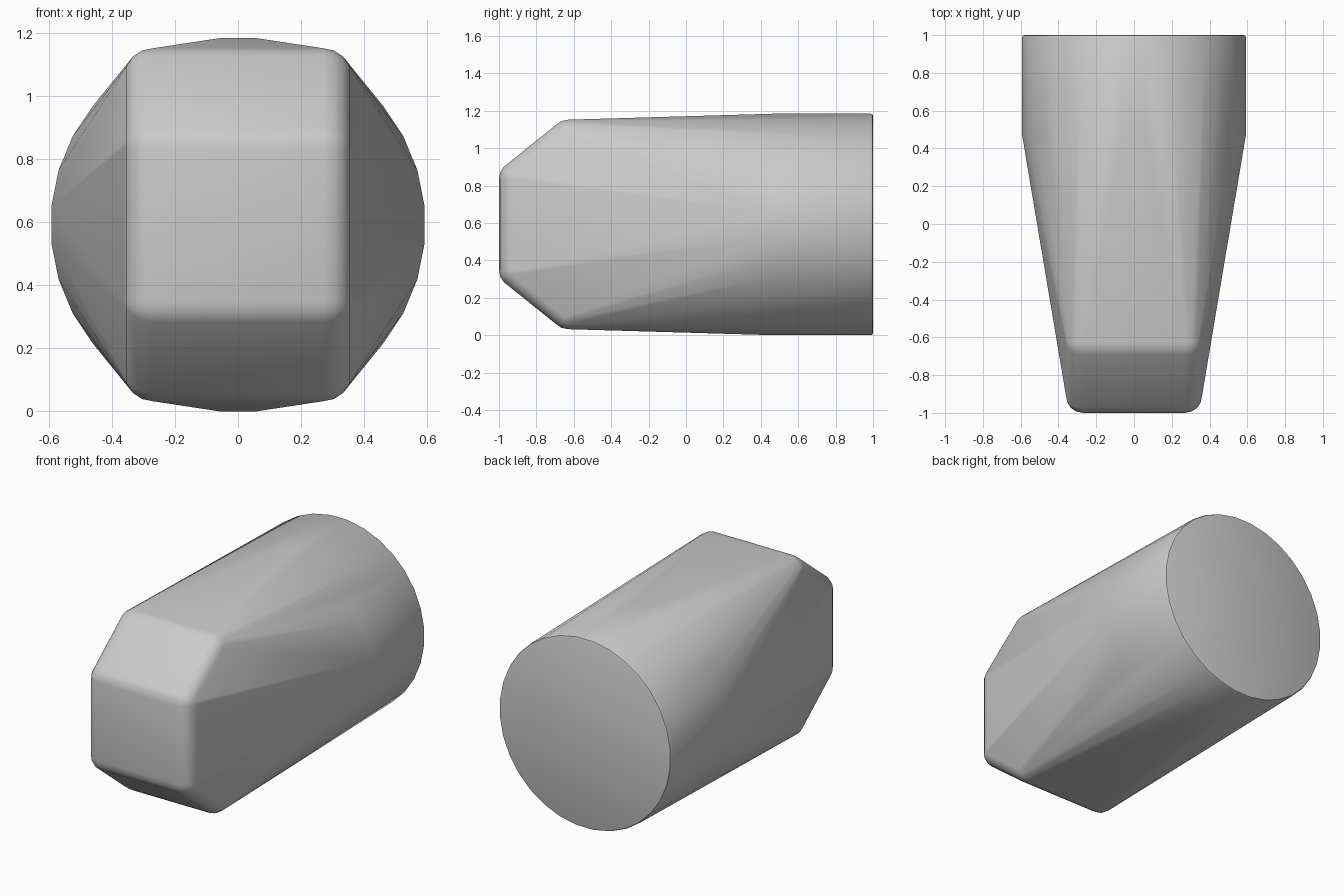
import bpy, bmesh, math
from mathutils import Vector

if "Cube" in bpy.data.objects:
    bpy.data.objects.remove(bpy.data.objects["Cube"])

R = 0.595      # barrel radius, also its centre height
r = 0.09       # rounding radius of the nose block
bm = bmesh.new()


def ring(y, radius, n=32):
    for i in range(n):
        a = 2 * math.pi * (i + 0.5) / n
        bm.verts.new((radius * math.cos(a), y, R + radius * math.sin(a)))


def ball(center, n=16, rows=8):
    c = Vector(center)
    for j in range(rows + 1):
        t = math.pi * j / rows
        for i in range(1 if j in (0, rows) else n):
            p = 2 * math.pi * i / n
            bm.verts.new(c + r * Vector((math.cos(t), math.sin(t) * math.cos(p),
                                         math.sin(t) * math.sin(p))))


# round barrel at the back, with a small bevel on the rear rim
for y, radius in ((0.47, R), (0.988, R), (0.997, R - 0.004), (1.0, R - 0.012)):
    ring(y, radius)

# rounded chamfered nose block: one ball per corner
for sx in (-1, 1):
    for sz in (-1, 1):
        for y, h in ((-0.63, 0.47), (-0.91, 0.245)):
            ball((sx * 0.27, y, R + sz * h))

# skin everything with one convex body
res = bmesh.ops.convex_hull(bm, input=bm.verts[:])
loose = {g for g in res["geom_interior"] + res["geom_unused"]
         if isinstance(g, bmesh.types.BMVert)}
bmesh.ops.delete(bm, geom=list(loose), context='VERTS')
bmesh.ops.dissolve_limit(bm, angle_limit=math.radians(0.5),
                         verts=bm.verts[:], edges=bm.edges[:])
bmesh.ops.recalc_face_normals(bm, faces=bm.faces[:])

# stand exactly on the ground
low = min(v.co.z for v in bm.verts)
bmesh.ops.translate(bm, verts=bm.verts[:], vec=(0, 0, -low))

mesh = bpy.data.meshes.new("tapered_body")
bm.to_mesh(mesh)
bm.free()
body = bpy.data.objects.new("tapered_body", mesh)
bpy.context.collection.objects.link(body)
bpy.context.view_layer.objects.active = body
body.select_set(True)
bpy.ops.object.shade_smooth_by_angle(angle=math.radians(30))
